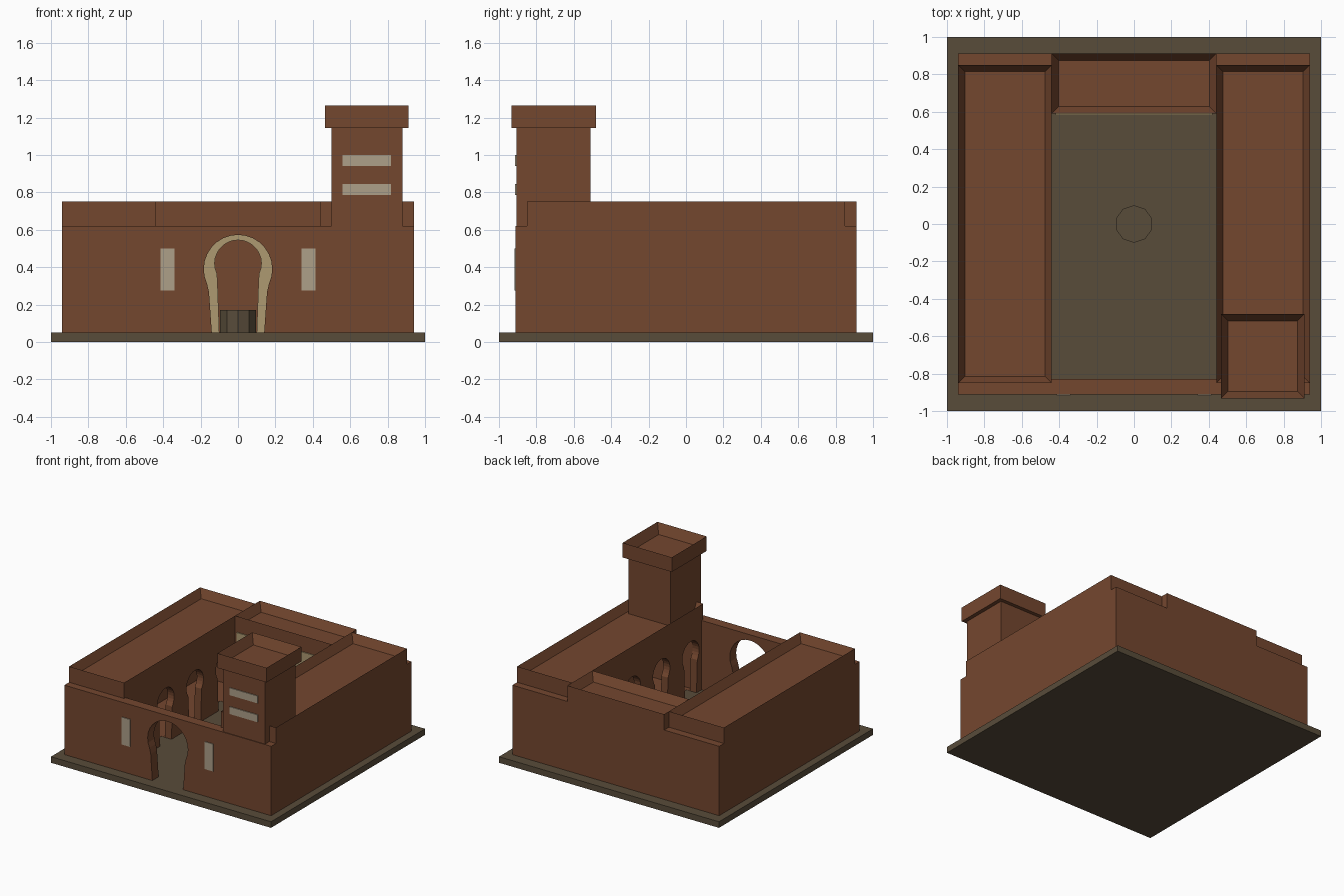
import bpy, bmesh, math

if "Cube" in bpy.data.objects:
    bpy.data.objects.remove(bpy.data.objects["Cube"])


def material(name, rgb):
    m = bpy.data.materials.new(name)
    m.diffuse_color = (*rgb, 1)
    m.use_nodes = True
    m.node_tree.nodes["Principled BSDF"].inputs["Base Color"].default_value = m.diffuse_color
    return m


CLAY = material("clay", (0.175, 0.063, 0.028))
EARTH = material("earth", (0.098, 0.072, 0.042))
PALE = material("pale_screen", (0.42, 0.35, 0.25))
SAND = material("sand_plaster", (0.42, 0.32, 0.165))


def finish(bm, name, mat):
    bmesh.ops.recalc_face_normals(bm, faces=bm.faces)
    me = bpy.data.meshes.new(name)
    bm.to_mesh(me)
    bm.free()
    ob = bpy.data.objects.new(name, me)
    me.materials.append(mat)
    bpy.context.collection.objects.link(ob)
    return ob


def box(name, x, y, z, mat, rim=0, sink=0):
    """Box from ranges; rim and sink make a parapet around a sunken top."""
    bm = bmesh.new()
    bmesh.ops.create_cube(bm, size=1)
    for v in bm.verts:
        v.co = [r[0] + (c + 0.5) * (r[1] - r[0]) for c, r in zip(v.co, (x, y, z))]
    if rim:
        bm.normal_update()
        top = max(bm.faces, key=lambda f: f.calc_center_median().z)
        bmesh.ops.inset_region(bm, faces=[top], thickness=rim)
        floor = [v for v in top.verts]
        bmesh.ops.translate(bm, verts=floor, vec=(0, 0, -sink))
    return finish(bm, name, mat)


def keyhole(name, r, zc, foot, neck, center, depth, along_x=False):
    """Horseshoe arch prism; depth is its range along the wall's normal."""
    pts = [(-foot, 0.05), (foot, 0.05), (neck, zc - r * 0.68)]
    for i in range(19):
        a = math.radians(-25 + 230 * i / 18)
        pts.append((r * math.cos(a), zc + r * math.sin(a)))
    pts.append((-neck, zc - r * 0.68))
    bm = bmesh.new()
    rings = []
    for d in depth:
        rings.append([bm.verts.new((d, center + u, z) if along_x else (center + u, d, z))
                      for u, z in pts])
    bm.faces.new(rings[0])
    bm.faces.new(rings[1][::-1])
    n = len(pts)
    for i in range(n):
        j = (i + 1) % n
        bm.faces.new((rings[0][i], rings[0][j], rings[1][j], rings[1][i]))
    return finish(bm, name, CLAY)


def cut(ob, cutter):
    m = ob.modifiers.new("cut", 'BOOLEAN')
    m.operation = 'DIFFERENCE'
    m.solver = 'EXACT'
    m.object = cutter
    cutter.hide_render = True
    cutter.hide_viewport = True
    cutter.display_type = 'WIRE'


# Ground plate and fountain
box("ground_plate", (-1, 1), (-1, 1), (0, 0.05), EARTH)
bm = bmesh.new()
bmesh.ops.create_cone(bm, cap_ends=True, segments=10, radius1=0.1, radius2=0.1, depth=0.125)
bmesh.ops.translate(bm, verts=bm.verts, vec=(0, 0, 0.1075))
finish(bm, "fountain", EARTH)

# Front wall with gateway
front = box("front_wall", (-0.94, 0.94), (-0.912, -0.83), (0.05, 0.62), CLAY)
cut(front, keyhole("gateway_cutter", 0.183, 0.39, 0.14, 0.155, 0, (-1, -0.7)))

# Side wings: hollow, sunken roof, arcade facing the court
for s, side in ((-1, "left"), (1, "right")):
    def span(a, b):
        return tuple(sorted((s * a, s * b)))
    wing = box(side + "_wing", span(0.44, 0.94), (-0.85, 0.85), (0.05, 0.75), CLAY, 0.05, 0.07)
    cut(wing, box(side + "_room_cutter", span(0.50, 0.88), (-0.80, 0.80), (0.052, 0.58), CLAY))
    for i in range(4):
        cut(wing, keyhole(f"{side}_arcade_cutter_{i}", 0.11, 0.39, 0.075, 0.085,
                          -0.69 + 0.38 * i, span(0.40, 0.53), True))
    # Low back corner wall and front window
    box(side + "_back_wall", span(0.44, 0.94), (0.85, 0.912), (0.05, 0.62), CLAY)
    box(side + "_front_window", span(0.34, 0.415), (-0.918, -0.911), (0.275, 0.50), PALE)

# Back hall with plastered panel and arched niche
hall = box("back_hall", (-0.44, 0.44), (0.59, 0.912), (0.05, 0.75), CLAY, 0.053, 0.07)
panel = box("hall_panel", (-0.42, 0.42), (0.582, 0.59), (0.05, 0.62), SAND)
niche = keyhole("niche_cutter", 0.125, 0.42, 0.10, 0.11, 0, (0.5, 0.68))
cut(hall, niche)
cut(panel, niche)

# Tower with overhanging parapet and slot windows
box("tower_shaft", (0.5, 0.88), (-0.906, -0.51), (0.6, 1.15), CLAY)
box("tower_cap", (0.465, 0.912), (-0.932, -0.48), (1.145, 1.265), CLAY, 0.053, 0.08)
for i, z in enumerate((0.785, 0.94)):
    box(f"tower_slot_{i}", (0.56, 0.817), (-0.913, -0.905), (z, z + 0.06), PALE)
